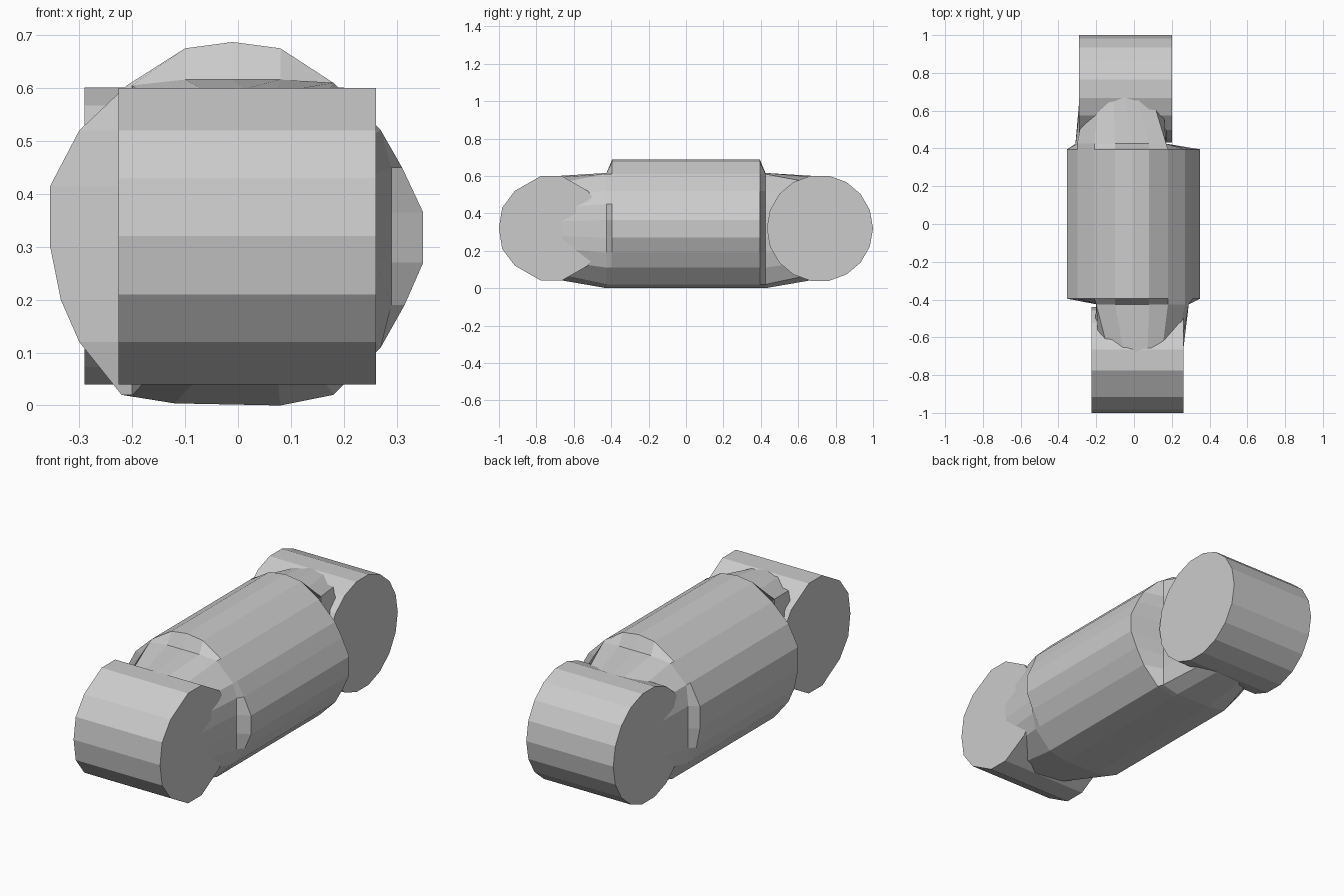
import bpy, bmesh, math

cube = bpy.data.objects.get("Cube")
if cube:
    bpy.data.objects.remove(cube, do_unlink=True)

grey = bpy.data.materials.new("light grey")
grey.use_nodes = True
colour = (0.6, 0.6, 0.6, 1)
grey.diffuse_color = colour
grey.node_tree.nodes["Principled BSDF"].inputs["Base Color"].default_value = colour


def loft(name, rings):
    """Skin a row of matching rings and cap both ends."""
    bm = bmesh.new()
    rows = [[bm.verts.new(p) for p in ring] for ring in rings]
    for a, b in zip(rows, rows[1:]):
        for i in range(len(a)):
            j = (i + 1) % len(a)
            bm.faces.new((a[i], a[j], b[j], b[i]))
    bm.faces.new(rows[0])
    bm.faces.new(rows[-1])
    bmesh.ops.recalc_face_normals(bm, faces=bm.faces)
    mesh = bpy.data.meshes.new(name)
    bm.to_mesh(mesh)
    bm.free()
    mesh.materials.append(grey)
    obj = bpy.data.objects.new(name, mesh)
    bpy.context.collection.objects.link(obj)


def clamp(v, lo, hi):
    return max(lo, min(hi, v))


# Cross-section of the barrel (x, z)
section = [(-.01, .687), (.08, .675), (.18, .61), (.27, .52), (.31, .45),
           (.35, .365), (.35, .27), (.315, .19), (.27, .11), (.18, .02),
           (.08, 0), (-.12, .004), (-.22, .02), (-.3, .12), (-.335, .2),
           (-.355, .3), (-.355, .415), (-.3, .52), (-.21, .605), (-.1, .675)]
MID = 0.32


def neck_rings(side, lo, hi, centre):
    """Shoulder ring and the tapered ring buried in the end drum."""
    shoulder = [(clamp(x, lo, hi), side * .425, min(z, .616)) for x, z in section]
    tip = []
    for x, z in section:
        a = math.atan2(z - MID, x)
        tip.append((centre + .24 * math.cos(a), side * .715,
                    MID + .278 * math.sin(a)))
    return shoulder, tip


# Barrel with a chamfered shoulder and an offset neck at each end
front_shoulder, front_tip = neck_rings(-1, -.2, .29, .017)
back_shoulder, back_tip = neck_rings(1, -.31, .17, -.045)
barrel = [[(x, y, z) for x, z in section] for y in (-.395, .395)]
loft("barrel", [front_tip, front_shoulder, *barrel, back_shoulder, back_tip])

# End drums lying crosswise, shifted to opposite sides
quarter = [(.28, 0), (.263, .11), (.195, .2), (.055, .28)]
upper = quarter + [(-y, z) for y, z in reversed(quarter)]
front_profile = upper + [(-y, -z) for y, z in upper[1:-1]]
loft("front_drum", [[(x, y - .72, z + MID) for y, z in front_profile]
                    for x in (-.226, .261)])

STEPS = 18
back_profile = [(.284 * math.cos(math.tau * i / STEPS),
                 .285 * math.sin(math.tau * i / STEPS)) for i in range(STEPS)]
loft("back_drum", [[(x, y + .716, z + MID) for y, z in back_profile]
                   for x in (-.29, .2)])
